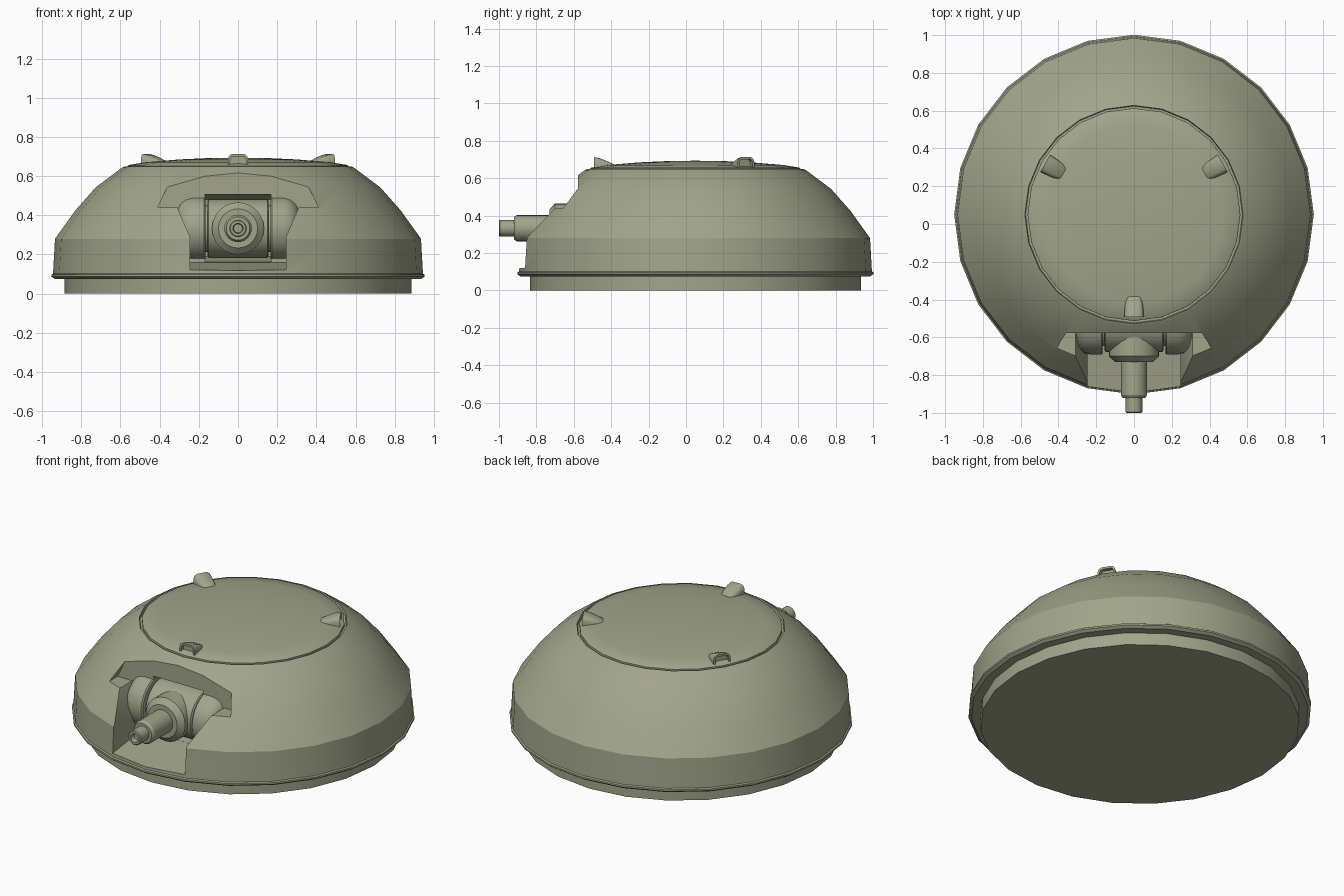
import bpy, bmesh, math
from mathutils import Matrix, Vector

if "Cube" in bpy.data.objects:
    bpy.data.objects.remove(bpy.data.objects["Cube"])

olive = bpy.data.materials.new("olive_grey")
olive.diffuse_color = (0.36, 0.375, 0.26, 1)
olive.use_nodes = True
olive.node_tree.nodes["Principled BSDF"].inputs["Base Color"].default_value = olive.diffuse_color


def make_object(name, bm):
    bmesh.ops.recalc_face_normals(bm, faces=bm.faces)
    me = bpy.data.meshes.new(name)
    bm.to_mesh(me)
    bm.free()
    ob = bpy.data.objects.new(name, me)
    bpy.context.collection.objects.link(ob)
    me.materials.append(olive)
    return ob


def activate(ob):
    bpy.ops.object.select_all(action='DESELECT')
    ob.select_set(True)
    bpy.context.view_layer.objects.active = ob


def smooth(ob, angle=30):
    activate(ob)
    bpy.ops.object.shade_smooth_by_angle(angle=math.radians(angle))


def lathe(name, profile, sides, matrix):
    """Revolve (radius, height) points about z, then place with matrix."""
    bm = bmesh.new()
    rings = []
    for r, z in profile:
        n = 1 if r == 0 else sides
        rings.append([bm.verts.new((r * math.cos(2 * math.pi * j / sides),
                                    r * math.sin(2 * math.pi * j / sides), z)) for j in range(n)])
    for a, b in zip(rings, rings[1:]):
        for j in range(sides):
            k = (j + 1) % sides
            quad = [a[j % len(a)], a[k % len(a)], b[k % len(b)], b[j % len(b)]]
            bm.faces.new(list(dict.fromkeys(quad)))
    bm.transform(matrix)
    return make_object(name, bm)


def prism(name, front, y0, back, y1):
    """Loft between two x-z outlines at y0 and y1."""
    bm = bmesh.new()
    a = [bm.verts.new((x, y0, z)) for x, z in front]
    b = [bm.verts.new((x, y1, z)) for x, z in back]
    bm.faces.new(a)
    bm.faces.new(b)
    for i in range(len(a)):
        k = (i + 1) % len(a)
        bm.faces.new((a[i], a[k], b[k], b[i]))
    return make_object(name, bm)


def cut(ob, cutter):
    cutter.hide_render = True
    mod = ob.modifiers.new("cut", 'BOOLEAN')
    mod.operation = 'DIFFERENCE'
    mod.solver = 'EXACT'
    mod.object = cutter
    activate(ob)
    bpy.ops.object.modifier_apply(modifier=mod.name)
    bpy.data.objects.remove(cutter)


def mirrored(pts):
    return pts + [(-x, z) for x, z in reversed(pts)]


CENTRE = Matrix.Translation((0, 0.05, 0))

# domed body with base ring and lip
body = lathe("dome_body", [(0, 0), (0.885, 0), (0.885, 0.075), (0.935, 0.075), (0.952, 0.087),
                           (0.952, 0.097), (0.944, 0.102), (0.934, 0.28), (0.83, 0.425),
                           (0.726, 0.543), (0.592, 0.643), (0.578, 0.65), (0.574, 0.635),
                           (0, 0.635)], 24, CENTRE)

# gun recess: flared opening with sloping floor, then a deeper slot
upper = [(0.245, 0.29), (0.31, 0.44), (0.41, 0.44), (0.36, 0.545), (0.36, 0.8)]
cut(body, prism("recess_cutter", mirrored([(0.245, 0.09)] + upper), -1.1,
                mirrored([(0.245, 0.16)] + upper), -0.578))
cut(body, prism("slot_cutter", mirrored([(0.168, 0.157), (0.168, 0.51)]), -0.6,
                mirrored([(0.168, 0.19), (0.168, 0.48)]), -0.4))
smooth(body, 25)

# shallow domed lid
smooth(lathe("lid", [(0, 0.63), (0.563, 0.63), (0.563, 0.652), (0.556, 0.657), (0.47, 0.671),
                     (0.3, 0.685), (0.15, 0.692), (0, 0.694)], 24, CENTRE))

# gun mount: central drum with a rounded end drum on each side
AXIS = Vector((0, -0.527, 0.333))
along_x = Matrix.Translation(AXIS) @ Matrix.Rotation(math.pi / 2, 4, 'Y')
smooth(lathe("mount_drum", [(0, -0.156), (0.14, -0.156), (0.15, -0.15), (0.15, 0.15),
                            (0.14, 0.156), (0, 0.156)], 32, along_x))
for side, label in ((1, "right"), (-1, "left")):
    prof = [(0, 0.1), (0.12, 0.1), (0.12, 0.166), (0.155, 0.166), (0.163, 0.173), (0.163, 0.235),
            (0.155, 0.265), (0.138, 0.29), (0.11, 0.308), (0.075, 0.316), (0, 0.316)]
    smooth(lathe("mount_end_" + label, [(r, side * h) for r, h in prof], 32, along_x))

# gun barrel with collar, stepped muzzle and bore (height runs towards -y)
along_y = Matrix.Translation((0, 0, AXIS.z)) @ Matrix.Rotation(math.pi / 2, 4, 'X')
smooth(lathe("gun_barrel", [(0, 0.5), (0.133, 0.5), (0.133, 0.70), (0.1, 0.73), (0.07, 0.73),
                            (0.07, 0.905), (0.06, 0.92), (0.044, 0.92), (0.044, 0.995),
                            (0.039, 1.0), (0.026, 1.0), (0.022, 0.97), (0, 0.97)], 24, along_y))


# periscope hoods: tapering arches with a recessed window facing outwards
def hood(name, angle):
    bm = bmesh.new()
    base, rows = 0.645, []
    for r, w, h in ((0.542, 0.052, 0.068), (0.51, 0.05, 0.062), (0.47, 0.046, 0.046),
                    (0.435, 0.038, 0.03), (0.418, 0.02, 0.022)):
        arch = [(-w, 0), (-w, h * 0.6), (-w * 0.88, h * 0.85), (-w * 0.6, h)]
        arch += [(-x, z) for x, z in reversed(arch)]
        rows.append([bm.verts.new((r, x, base + z)) for x, z in arch])
    for a, b in zip(rows, rows[1:]):
        for i in range(8):
            k = (i + 1) % 8
            bm.faces.new((a[i], a[k], b[k], b[i]))
    front = bm.faces.new(rows[0])
    bm.faces.new(rows[-1])
    bmesh.ops.recalc_face_normals(bm, faces=bm.faces)
    bmesh.ops.inset_region(bm, faces=[front], thickness=0.013)
    moved = bmesh.ops.extrude_face_region(bm, geom=[front])
    bmesh.ops.delete(bm, geom=[front], context='FACES_ONLY')
    bmesh.ops.translate(bm, vec=(-0.025, 0, 0),
                        verts=[g for g in moved['geom'] if isinstance(g, bmesh.types.BMVert)])
    bm.transform(CENTRE @ Matrix.Rotation(math.radians(angle), 4, 'Z'))
    smooth(make_object(name, bm), 40)


for label, angle in (("front", -90), ("right", 30), ("left", 150)):
    hood("periscope_hood_" + label, angle)
